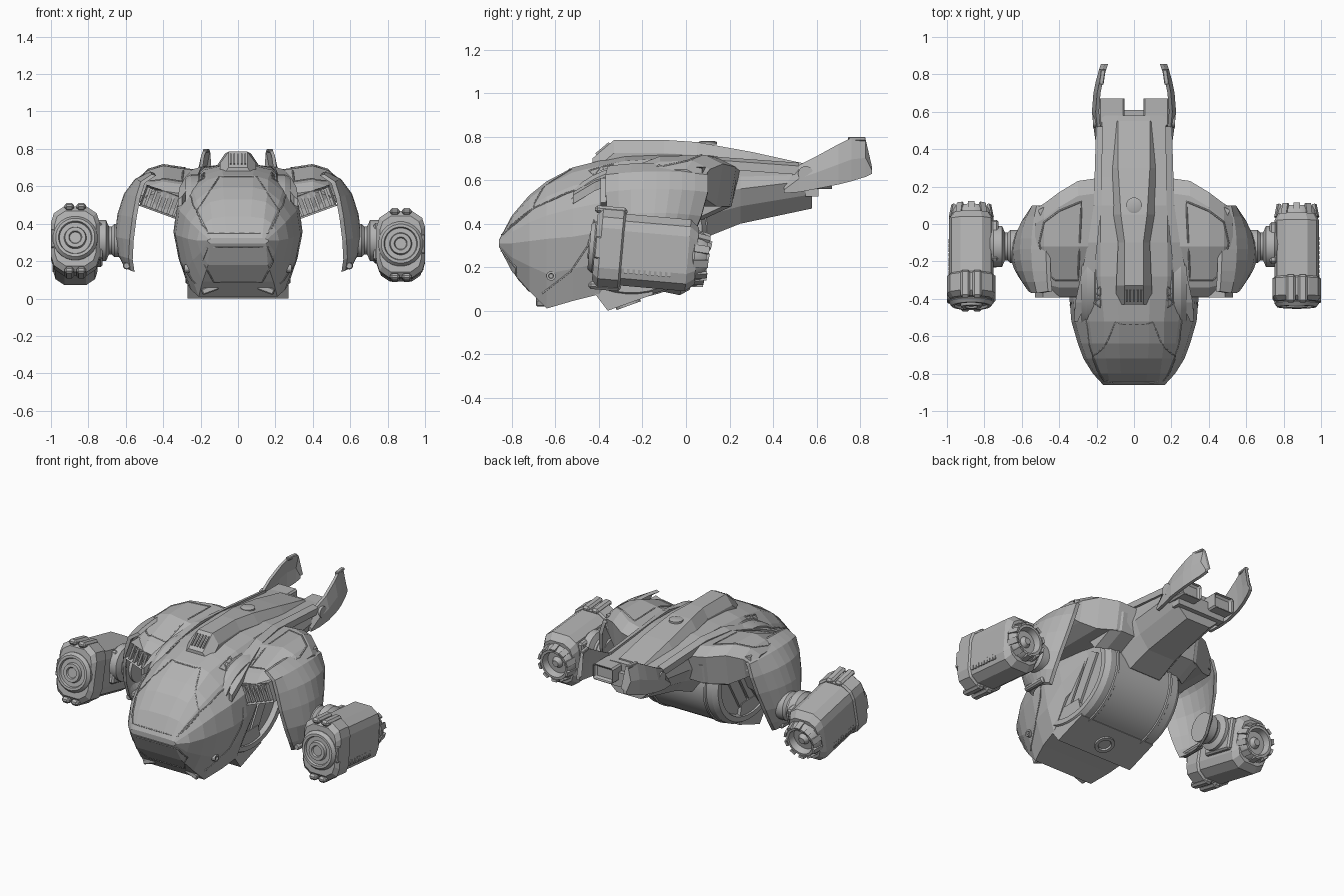
import bpy, bmesh, math
from mathutils import Matrix, Vector
from mathutils.bvhtree import BVHTree

cube = bpy.data.objects.get("Cube")
if cube:
    bpy.data.objects.remove(cube, do_unlink=True)

GREY = bpy.data.materials.new("hull_grey")
GREY.use_nodes = True
GREY.diffuse_color = (0.45, 0.45, 0.45, 1)
GREY.node_tree.nodes["Principled BSDF"].inputs["Base Color"].default_value = (0.45, 0.45, 0.45, 1)
I4 = Matrix.Identity(4)
T = Matrix.Translation


def rot(deg, axis):
    return Matrix.Rotation(math.radians(deg), 4, axis)


def finish(name, bm, mtx=I4, smooth=False):
    bmesh.ops.transform(bm, matrix=mtx, verts=bm.verts)
    bmesh.ops.recalc_face_normals(bm, faces=bm.faces)
    me = bpy.data.meshes.new(name)
    bm.to_mesh(me)
    bm.free()
    me.materials.append(GREY)
    ob = bpy.data.objects.new(name, me)
    bpy.context.collection.objects.link(ob)
    if smooth:
        bpy.ops.object.select_all(action='DESELECT')
        ob.select_set(True)
        bpy.context.view_layer.objects.active = ob
        bpy.ops.object.shade_smooth_by_angle(angle=math.radians(30))
    return ob


def loft(name, rings, mtx=I4, smooth=False):
    """Skin closed rings and cap both ends."""
    bm = bmesh.new()
    rows = [[bm.verts.new(p) for p in r] for r in rings]
    n = len(rows[0])
    for a, b in zip(rows, rows[1:]):
        for i in range(n):
            j = (i + 1) % n
            bm.faces.new((a[i], a[j], b[j], b[i]))
    bm.faces.new(rows[0])
    bm.faces.new(rows[-1])
    return finish(name, bm, mtx, smooth)


def lathe(name, profile, mtx=I4, n=24):
    """Turn (radius, y) pairs about the y axis."""
    angs = [math.tau * (i + 0.5) / n for i in range(n)]
    return loft(name, [[(r * math.cos(a), y, r * math.sin(a)) for a in angs]
                       for r, y in profile], mtx, True)


def box(name, size, mtx=I4, bevel=0.0, inset=None):
    """Box; inset gives a direction whose face is recessed."""
    bm = bmesh.new()
    bmesh.ops.create_cube(bm, size=1, matrix=Matrix.Diagonal((*size, 1)))
    if inset:
        bm.normal_update()
        f = [f for f in bm.faces if f.normal.dot(Vector(inset)) > 0.9]
        bmesh.ops.inset_region(bm, faces=f, thickness=0.014, depth=0)
        bmesh.ops.translate(bm, verts=f[0].verts, vec=Vector(inset) * -0.03)
    if bevel:
        bmesh.ops.bevel(bm, geom=bm.edges[:], offset=bevel, segments=1, affect='EDGES')
    return finish(name, bm, mtx)


def trim(name, target, pts, direction, closed=False, radius=0.004):
    """Thin bead draped on the target along a direction."""
    bvh = BVHTree.FromPolygons([v.co for v in target.data.vertices],
                               [p.vertices for p in target.data.polygons])
    pts = [Vector(p) for p in pts]
    pairs = list(zip(pts, pts[1:] + pts[:1])) if closed else list(zip(pts, pts[1:]))
    samples = [a.lerp(b, i / 6) for a, b in pairs for i in range(6)]
    if not closed:
        samples.append(pts[-1])
    hits = [h for h in (bvh.ray_cast(p, Vector(direction))[0] for p in samples) if h]
    if len(hits) < 2:
        return
    cu = bpy.data.curves.new(name, 'CURVE')
    cu.dimensions = '3D'
    cu.bevel_depth, cu.bevel_resolution = radius, 0
    sp = cu.splines.new('POLY')
    sp.points.add(len(hits) - 1)
    for p, h in zip(sp.points, hits):
        p.co = (*h, 1)
    sp.use_cyclic_u = closed
    cu.materials.append(GREY)
    ob = bpy.data.objects.new(name, cu)
    bpy.context.collection.objects.link(ob)
    bpy.ops.object.select_all(action='DESELECT')
    ob.select_set(True)
    bpy.context.view_layer.objects.active = ob
    bpy.ops.object.convert(target='MESH')


# Hull and tail boom
def hull_ring(y, zb, zt, wb, wm, zm, wt):
    h = zt - zm
    half = [(wb, zb), (wb * 0.35 + wm * 0.65, (zb + zm) / 2), (wm, zm), (wm * 0.94, zm + h * 0.4),
            (wm * 0.45 + wt * 0.55, zm + h * 0.72), (wt, zm + h * 0.91), (wt * 0.5, zt - h * 0.02)]
    return [(x, y, z) for x, z in half] + [(-x, y, z) for x, z in reversed(half)]


hull = loft("hull", [hull_ring(*s) for s in (
    (-.86, .295, .325, .15, .165, .31, .13), (-.80, .18, .44, .16, .22, .31, .14),
    (-.72, .09, .535, .19, .27, .32, .15), (-.64, .01, .6, .21, .30, .33, .16),
    (-.52, .045, .665, .25, .335, .34, .16), (-.4, .075, .695, .27, .345, .36, .17),
    (-.28, .25, .715, .28, .33, .42, .18), (-.1, .40, .72, .2, .29, .5, .18),
    (.1, .34, .72, .11, .22, .54, .18), (.25, .4, .70, .1, .2, .56, .175),
    (.58, .47, .665, .085, .195, .6, .17))])

# Spine ridge with front intake and dorsal disc
loft("spine", [[(-b, y, .6), (-b, y, z - .06), (-t, y, z), (t, y, z), (b, y, z - .06), (b, y, .6)]
               for y, t, b, z in ((-.43, .05, .1, .7), (-.33, .05, .095, .785), (-.1, .05, .085, .785),
                                  (.05, .07, .11, .775), (.3, .085, .13, .73), (.55, .085, .13, .675))])
for i in range(5):
    box("intake_slat", (.008, .08, .02), T(((i - 2) * .02, -.38, .741)) @ rot(40, 'X'))
lathe("dorsal_disc", [(.042, 0), (.042, .012), (.03, .016)], T((0, .1, .764)) @ rot(90, 'X'))

# Drum under the hull, belly wedge and belly port
lathe("drum", [(.28, -.25), (.29, -.28), (.325, -.28), (.345, -.25), (.345, -.21), (.352, -.205),
               (.352, -.19), (.345, -.185), (.345, .185), (.352, .19), (.352, .205), (.345, .21),
               (.345, .25), (.325, .28), (.29, .28), (.28, .25)],
      T((0, -.25, .365)) @ Matrix.Diagonal((1, 1, .87, 1)) @ rot(90, 'Z'), 40)
loft("belly_wedge", [[(x, y, z) for y, z in ((-.42, .08), (-.36, 0), (-.15, .075), (-.18, .2), (-.42, .2))]
                     for x in (-.27, .27)])
lathe("belly_port", [(.06, 0), (.06, .02), (.04, .02), (.035, .005)], T((0, -.27, .042)) @ rot(-70, 'X'))

# Canopy frame and hull seams
trim("nose_window_frame", hull, [(-.16, -2, .275), (.16, -2, .275), (.19, -2, .2), (.13, -2, .09),
                                 (-.13, -2, .09), (-.19, -2, .2)], (0, 1, 0), True)
trim("canopy_frame", hull, [(-.16, -2, .35), (.16, -2, .35), (.22, -2, .47), (.1, -2, .65),
                            (-.1, -2, .65), (-.22, -2, .47)], (0, 1, 0), True)

# Tail end
box("tail_bridge", (.34, .06, .09), T((0, .58, .57)))

for s in (1, -1):
    M = Matrix.Diagonal((s, 1, 1, 1))

    # Side seams, triangular vents, side port
    d = (-s, 0, 0)
    trim("side_seam", hull, [(s, -.42, .42), (s, -.45, .3), (s, -.53, .18), (s, -.66, .08)], d)
    trim("upper_seam", hull, [(s, -.83, .36), (s, -.7, .47), (s, -.55, .54), (s, -.42, .58)], d)
    for y in (-.42, -.36):
        trim("triangle_vent", hull, [(s * .18, y - .025, 2), (s * .18, y + .025, 2), (s * .215, y, 2)],
             (0, 0, -1), True)
    lathe("side_port", [(.022, 0), (.022, .03), (.012, .03), (.01, .02)],
          M @ T((.255, -.62, .16)) @ rot(-90, 'Z'), 12)
    for i in range(3):
        box("drum_slat", (.02, .07, .32), M @ T((.255, -.33 + .1 * i, .32)) @ rot(-30, 'X'))
    box("chin_lamp", (.09, .06, .035), M @ T((.15, -.66, .05)) @ rot(20, 'Y'), .006)

    # Strake running from the nose shoulder to the tail
    loft("strake", [[(x - w, y, z - .03), (x + w, y, z - .04), (x + w, y, z), (x - w, y, z + .015)]
                    for x, y, z, w in ((.31, -.52, .53, .01), (.285, -.42, .59, .03), (.25, -.28, .645, .035),
                                       (.22, -.1, .69, .025), (.195, .1, .695, .02), (.185, .52, .665, .018))], M)

    # Shoulder block: top slopes down to the front
    shoulder = loft("shoulder", [[(x, a + .02, b), (x, a, t - .14), (x, a + .05, t - .09),
                                  (x, -.12, t - .005), (x, c - .08, t), (x, c, t - .04), (x, c - .03, b)]
                                 for x, a, c, b, t in ((.16, -.34, .25, .52, .68), (.3, -.39, .23, .48, .7),
                                                       (.4, -.39, .17, .48, .715), (.48, -.37, .11, .52, .69),
                                                       (.53, -.35, .08, .55, .65))], M)
    trim("shoulder_rim", shoulder, [(s * x, y, 2) for x, y in (
        (.28, .12), (.4, .07), (.48, .01), (.505, -.1), (.48, -.25), (.42, -.3), (.3, -.3))],
        (0, 0, -1), True, .005)
    V = M @ T((.405, -.35, .515)) @ rot(-20, 'Y')
    box("shoulder_vent", (.22, .085, .12), V, 0, (0, -1, 0))
    for i in range(6):
        box("vent_slat", (.014, .03, .1), V @ T((-.08 + .032 * i, -.025, 0)))
    box("shoulder_rear_slot", (.1, .09, .09), M @ T((.45, .055, .615)) @ rot(-25, 'Z'), .0, (1, 0, 0))
    loft("rear_pylon", [[(x, y - k, z) for y, z in ((.02, .5), (.05, .6), (.14, .63), (.23, .6),
                                                    (.21, .48), (.08, .42))]
                        for x, k in ((.12, 0), (.27, 0), (.33, .04))], M)

    # Curved arm shell dropping from the shoulder
    rings = []
    for x, z, y0, y1, k in ((.47, .68, -.36, .08, .01), (.55, .64, -.37, .1, .03), (.61, .56, -.37, .1, .065),
                            (.645, .45, -.36, .07, .08), (.66, .33, -.33, .02, .08),
                            (.64, .23, -.29, -.03, .055), (.605, .165, -.25, -.08, .03)):
        arc = [(x - k * (t / 4) ** 2, y0 + (y1 - y0) * (t + 4) / 8, z - .015 * (t / 4) ** 2)
               for t in range(-4, 5)]
        rings.append(arc + [(a - .022, b, c - .008) for a, b, c in reversed(arc)])
    loft("arm_shell", rings, M)
    lathe("arm_tip", [(.015, -.1), (.02, -.09), (.02, .05), (.012, .06)], M @ T((.595, -.16, .175)), 10)

    # Tail prong and fin
    box("tail_prong", (.14, .16, .1), M @ T((.12, .6, .61)), .01, (0, 1, 0))
    loft("tail_fin", [[(x - .01, y, a), (x + .01, y, a), (x + .012, y, (a + b) / 2), (x - .008, y, b),
                       (x - .026, y, b), (x - .008, y, (a + b) / 2)]
                      for y, x, a, b in ((.45, .195, .54, .57), (.52, .205, .545, .67), (.6, .213, .56, .71),
                                         (.7, .205, .58, .765), (.76, .193, .595, .795),
                                         (.825, .175, .615, .79), (.855, .165, .63, .66))], M)
    box("fin_tip", (.025, .08, .018), M @ T((.17, .785, .79)) @ rot(8, 'Z'), .004)
    lathe("fin_hub", [(.035, 0), (.035, .02)], M @ T((.2, .55, .63)) @ rot(-90, 'Z'), 16)

    # Engine nacelle, tilted nose-up
    E = M @ T((.87, -.17, .27)) @ rot(-5 if s > 0 else -12, 'X')

    def shell(y, w, h):
        q = ((.48, 1), (.88, .8), (1, .52))
        c = [*q, *((a, -b) for a, b in q[::-1])]
        return [(a * w, y, b * h) for a, b in c] + [(-a * w, y, b * h) for a, b in c[::-1]]

    loft("nacelle", [shell(-.15, .115, .16), shell(-.13, .12, .165), shell(.18, .12, .165), shell(.22, .1, .13)], E)
    loft("nacelle_collar", [shell(-.25, .11, .15), shell(-.225, .13, .178), shell(-.13, .13, .178),
                            shell(-.12, .118, .17)], E)
    lathe("engine_intake", [(.12, -.2), (.12, -.255), (.105, -.275), (.09, -.275), (.085, -.262), (.06, -.262),
                            (.055, -.28), (.035, -.28), (.03, -.27)], E)
    lathe("engine_nozzle", [(.1, .18), (.115, .21), (.11, .24), (.095, .265), (.08, .265), (.07, .225),
                            (.035, .225), (.02, .25)], E)
    for i in range(10):
        box("nozzle_petal", (.035, .07, .014), E @ rot(36 * i, 'Y') @ T((0, .24, .107)) @ rot(-12, 'X'))
    for z in (1, -1):
        for x in (-.032, .032):
            box("collar_strap", (.052, .15, .035), E @ T((x, -.19, z * .175)), .012)
    box("side_strap", (.02, .12, .1), E @ T((.12, -.19, 0)), .005)
    for i in range(9):
        box("side_fin_slat", (.01, .014, .035), E @ T((.116, -.1 + .025 * i, -.09)))

    # Mount joining arm and nacelle
    lathe("engine_mount", [(.09, .61), (.09, .66), (.075, .675), (.075, .69), (.11, .705), (.11, .75), (.09, .77)],
          M @ T((0, -.12, .31)) @ rot(-90, 'Z'), 20)
    box("mount_block", (.04, .22, .2), E @ T((-.125, .06, .03)), .01)
